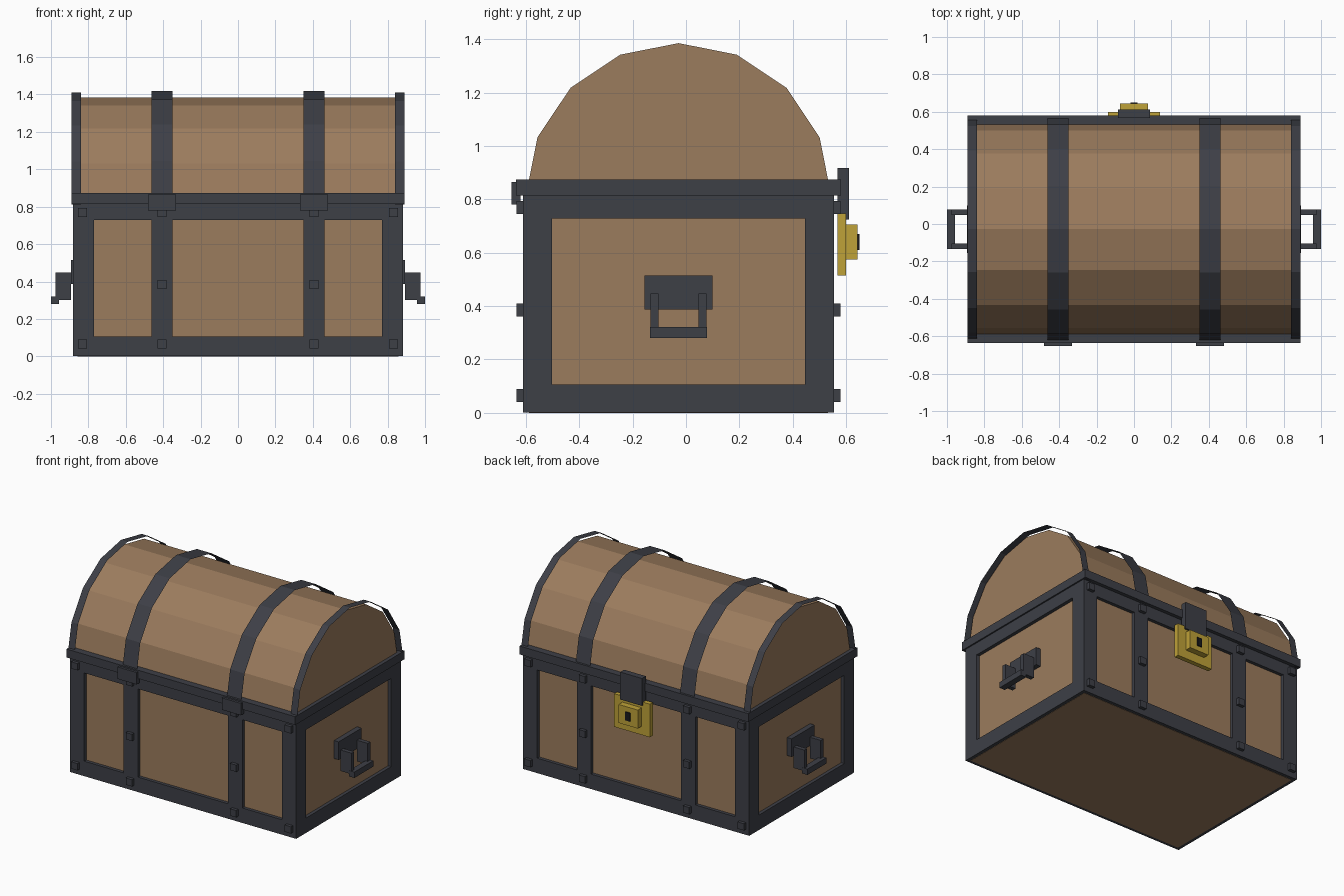
import bpy, bmesh, math

if "Cube" in bpy.data.objects:
    bpy.data.objects.remove(bpy.data.objects["Cube"])

CY = -0.028      # chest centre in y
CZ = 0.813       # axis height of the barrel lid


def material(name, rgb):
    m = bpy.data.materials.new(name)
    m.diffuse_color = (*rgb, 1)
    m.use_nodes = True
    m.node_tree.nodes["Principled BSDF"].inputs["Base Color"].default_value = m.diffuse_color
    return m


WOOD = material("wood", (0.33, 0.20, 0.11))
IRON = material("iron", (0.047, 0.050, 0.062))
BRASS = material("brass", (0.52, 0.36, 0.04))
BLACK = material("keyhole_dark", (0.01, 0.01, 0.012))


def add_box(bm, x, y, z):
    """Box from (min, max) ranges."""
    r = bmesh.ops.create_cube(bm, size=1)
    for v in r["verts"]:
        v.co = [(a + b) / 2 + c * (b - a) for (a, b), c in zip((x, y, z), v.co)]


def finish(name, bm, mat):
    me = bpy.data.meshes.new(name)
    bm.to_mesh(me)
    bm.free()
    me.materials.append(mat)
    ob = bpy.data.objects.new(name, me)
    bpy.context.collection.objects.link(ob)
    return ob


def boxes(name, mat, *ranges):
    bm = bmesh.new()
    for r in ranges:
        add_box(bm, *r)
    return finish(name, bm, mat)


def span(c, h):
    return (c - h, c + h)


def arch(name, mat, radius, x0, x1, capped):
    """Half-round, eight-sided strip along x; capped makes it a closed solid."""
    bm = bmesh.new()
    rows = []
    for x in (x0, x1):
        rows.append([bm.verts.new((x, CY + radius * math.cos(math.pi * i / 8),
                                   CZ + radius * math.sin(math.pi * i / 8))) for i in range(9)])
    a, b = rows
    for i in range(8):
        bm.faces.new((a[i], a[i + 1], b[i + 1], b[i]))
    if capped:
        bm.faces.new(a)
        bm.faces.new(b)
        bm.faces.new((a[0], b[0], b[8], a[8]))
        bmesh.ops.recalc_face_normals(bm, faces=bm.faces)
    else:
        bm.normal_update()
        if sum(f.normal.z for f in bm.faces) < 0:
            bmesh.ops.reverse_faces(bm, faces=bm.faces)
    return finish(name, bm, mat)


# wooden body and barrel lid
boxes("chest_body", WOOD, ((-0.857, 0.857), span(CY, 0.56), (0, 0.81)))
arch("lid", WOOD, 0.572, -0.865, 0.865, True)

# iron straps over the lid: thin bands standing just off the wood
for side, s in (("left", -1), ("right", 1)):
    for name, r, a, b in (("end", 0.597, 0.84, 0.891), ("middle", 0.605, 0.35, 0.462)):
        arch(f"lid_{name}_strap_{side}", IRON, r, *sorted((s * a, s * b)), False)

# rim between body and lid
boxes("lid_rim", IRON, ((-0.891, 0.891), span(CY, 0.608), (0.815, 0.874)))

# iron frame: corner posts, rails and upright straps
posts, rails, straps = [], [], []
for s in (-1, 1):
    for t in (-1, 1):
        posts.append((sorted((s * 0.77, s * 0.881)),
                      sorted((CY + t * 0.473, CY + t * 0.583)), (0.002, 0.815)))
        straps.append((sorted((s * 0.35, s * 0.462)),
                       sorted((CY + t * 0.54, CY + t * 0.583)), (0.1, 0.735)))
    for z in ((0.002, 0.107), (0.728, 0.815)):
        rails.append(((-0.77, 0.77), sorted((CY + s * 0.54, CY + s * 0.583)), z))
        rails.append((sorted((s * 0.84, s * 0.881)), span(CY, 0.473), z))
boxes("corner_posts", IRON, *posts)
boxes("frame_rails", IRON, *rails)
boxes("body_straps", IRON, *straps)

# square rivets on front and back
rivets = []
for t in (-1, 1):
    for x in (-0.831, -0.406, 0.406, 0.831):
        for z in (0.065, 0.385, 0.769):
            if z == 0.385 and abs(x) > 0.5:
                continue
            rivets.append((span(x, 0.024), sorted((CY + t * 0.57, CY + t * 0.606)), span(z, 0.024)))
boxes("rivets", IRON, *rivets)

# hinges on the front
boxes("hinges", IRON, *[(span(x, 0.074), (-0.653, -0.62), (0.78, 0.864)) for x in (-0.406, 0.406)])

# lock and hasp on the back
boxes("lock_plate", BRASS, ((-0.139, 0.139), (0.567, 0.60), (0.514, 0.747)))
boxes("lock_case", BRASS, ((-0.075, 0.075), (0.595, 0.643), (0.575, 0.705)))
boxes("keyhole", BLACK, ((-0.018, 0.018), (0.635, 0.65), (0.61, 0.67)))
boxes("hasp", IRON, ((-0.085, 0.085), (0.568, 0.611), (0.725, 0.918)))

# carrying handles on both ends
for side, s in (("left", -1), ("right", 1)):
    boxes(f"handle_plate_{side}", IRON,
          (sorted((s * 0.85, s * 0.893)), span(CY, 0.128), (0.387, 0.514)))
    arms = [(sorted((s * 0.893, s * 0.977)), span(CY + t * 0.09, 0.015), (0.30, 0.448)) for t in (-1, 1)]
    boxes(f"handle_arms_{side}", IRON, *arms)
    boxes(f"handle_grip_{side}", IRON,
          (sorted((s * 0.957, s * 1.0)), span(CY, 0.106), (0.28, 0.321)))
